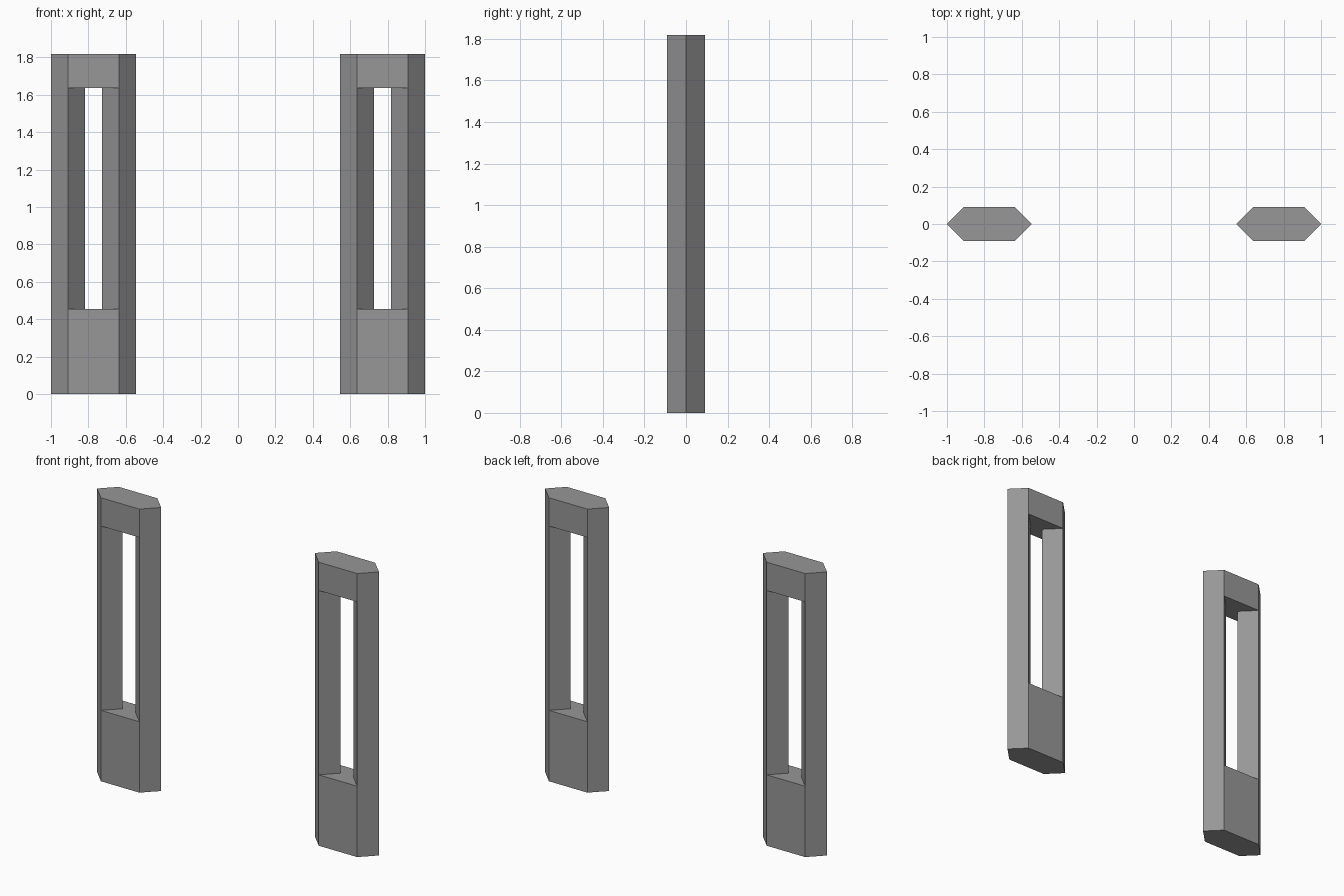
import bpy
import bmesh
import math

if "Cube" in bpy.data.objects:
    bpy.data.objects.remove(bpy.data.objects["Cube"])

U = 1 / 11                       # module the design is laid out on
LEVELS = [0, 5 * U, 18 * U, 20 * U]   # floor, sill, lintel, top

# Hexagonal footprint (0-5) and the inner tips of the two diamond posts (6, 7)
PLAN = [(-2.5, 0), (-1.5, -1), (1.5, -1), (2.5, 0), (1.5, 1), (-1.5, 1),
        (-0.5, 0), (0.5, 0)]


def pillar_mesh():
    bm = bmesh.new()
    rings = []
    for k, z in enumerate(LEVELS):
        pts = PLAN if k in (1, 2) else PLAN[:6]
        rings.append([bm.verts.new((x * U, y * U, z)) for x, y in pts])

    def wall(k, a, b):
        lo, hi = rings[k], rings[k + 1]
        bm.faces.new((lo[a], lo[b], hi[b], hi[a]))

    # Outer walls, leaving the window open front and back
    for k in range(3):
        for i in range(6):
            if not (k == 1 and i in (1, 4)):
                wall(k, i, (i + 1) % 6)
    # Inner faces of the posts
    for a, b in ((1, 6), (6, 5), (2, 7), (7, 4)):
        wall(1, a, b)
    # Sill and underside of the lintel
    for k in (1, 2):
        bm.faces.new([rings[k][i] for i in (1, 2, 7, 4, 5, 6)])
    # Bottom and top
    for k in (0, 3):
        bm.faces.new(rings[k])

    # Merge the flat post walls into single faces
    bmesh.ops.dissolve_limit(bm, angle_limit=math.radians(1),
                             verts=bm.verts[:], edges=bm.edges[:])
    bmesh.ops.recalc_face_normals(bm, faces=bm.faces[:])
    mesh = bpy.data.meshes.new("pillar")
    bm.to_mesh(mesh)
    bm.free()
    return mesh


# Dark grey finish
dark_grey = bpy.data.materials.new("dark_grey")
dark_grey.diffuse_color = (0.31, 0.31, 0.31, 1)
dark_grey.use_nodes = True
dark_grey.node_tree.nodes["Principled BSDF"].inputs["Base Color"].default_value = dark_grey.diffuse_color

# Matching pair of pillars
mesh = pillar_mesh()
mesh.materials.append(dark_grey)
for name, side in (("left_pillar", -1), ("right_pillar", 1)):
    ob = bpy.data.objects.new(name, mesh)
    ob.location.x = side * 8.5 * U
    bpy.context.collection.objects.link(ob)
